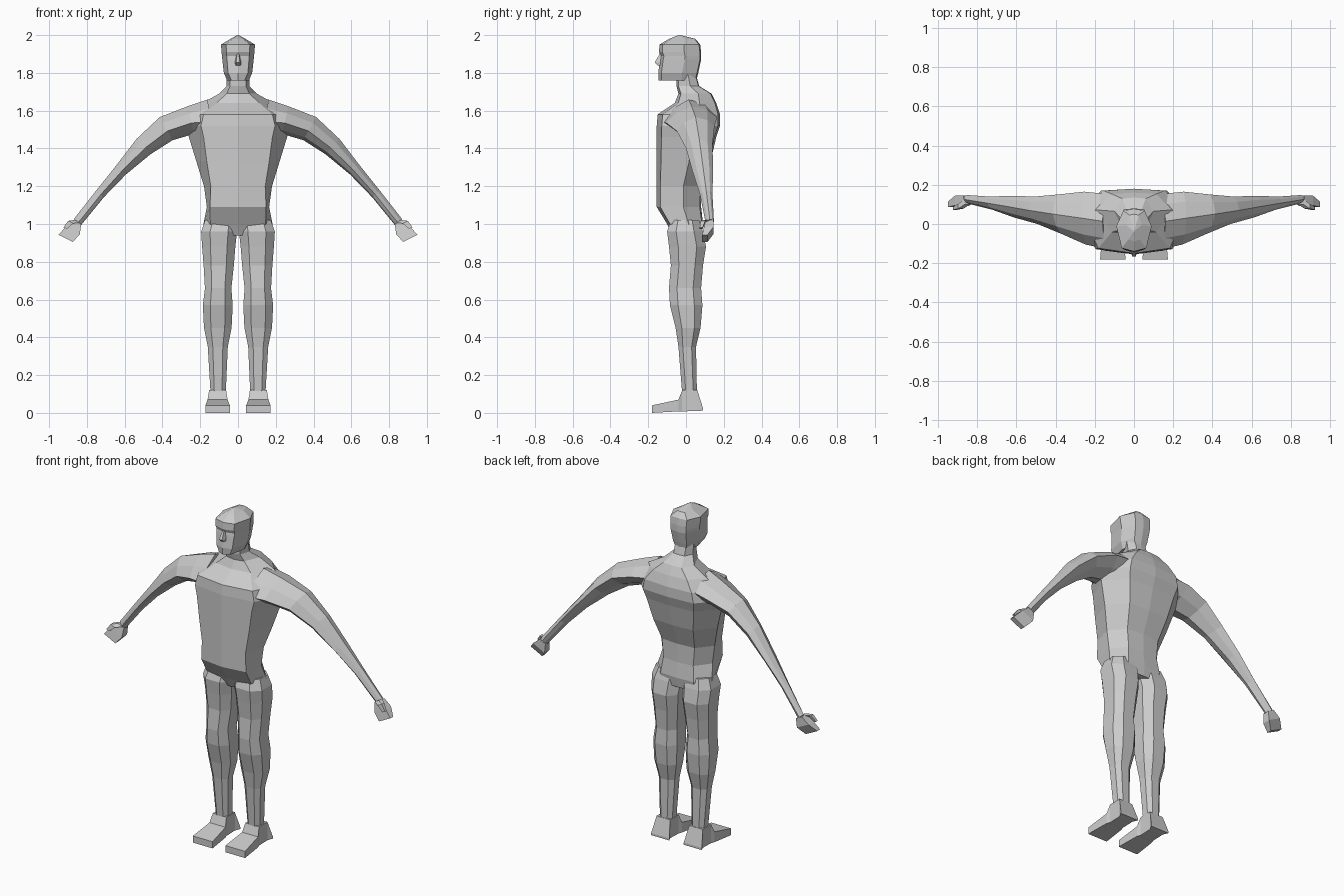
import bpy, bmesh
from mathutils import Vector

cube = bpy.data.objects.get("Cube")
if cube:
    bpy.data.objects.remove(cube, do_unlink=True)

grey = bpy.data.materials.new("plain grey")
grey.use_nodes = True
tone = (0.6, 0.6, 0.6, 1)
grey.diffuse_color = tone
grey.node_tree.nodes["Principled BSDF"].inputs["Base Color"].default_value = tone


def loft(name, rings, mirrored=False):
    """Bridge equal-length rings of points, cap both ends, shade flat."""
    bm = bmesh.new()
    loops = [[bm.verts.new(point) for point in ring] for ring in rings]
    count = len(loops[0])
    for lower, upper in zip(loops, loops[1:]):
        for i in range(count):
            j = (i + 1) % count
            bm.faces.new((lower[i], lower[j], upper[j], upper[i]))
    bm.faces.new(loops[0])
    bm.faces.new(loops[-1])
    bmesh.ops.recalc_face_normals(bm, faces=bm.faces[:])
    mesh = bpy.data.meshes.new(name)
    bm.to_mesh(mesh)
    bm.free()
    mesh.materials.append(grey)
    part = bpy.data.objects.new(name, mesh)
    bpy.context.collection.objects.link(part)
    if mirrored:
        part.modifiers.new("Mirror", "MIRROR").use_mirror_merge = False


def body_ring(z, width, front, back, squareness):
    """Eight-sided ring with a middle line at the front and the back."""
    depth = back - front
    half = [(width * squareness, front + depth * 0.08),
            (width, front + depth * 0.6),
            (width * 0.6, back - depth * 0.03)]
    outline = [(0, front)] + half + [(0, back)]
    outline += [(-x, y) for x, y in reversed(half)]
    return [(x, y, z) for x, y in outline]


def limb_ring(z, middle, width, front, back):
    """Rectangle with its four corners cut off."""
    centre = Vector((middle, (front + back) / 2, z))
    depth = (back - front) / 2
    cut = 0.5
    corners = [(-cut, -1), (cut, -1), (1, -cut), (1, cut),
               (cut, 1), (-cut, 1), (-1, cut), (-1, -cut)]
    return [centre + Vector((a * width, b * depth, 0)) for a, b in corners]


def arm_rings(stations):
    """Rounded diamonds set square to the arm's path in the front plane."""
    centres = [Vector((x, 0.16 * x - 0.01, z)) for x, z, _, _ in stations]
    last = len(centres) - 1
    rings = []
    for i, (centre, station) in enumerate(zip(centres, stations)):
        along = centres[min(i + 1, last)] - centres[max(i - 1, 0)]
        up = Vector((-along.z, 0, along.x)).normalized() * station[2]
        rear = Vector((0, station[3], 0)) + up * 0.2
        corners = [up, -rear, -up, rear]
        ring = []
        for j, corner in enumerate(corners):
            following = corners[(j + 1) % len(corners)]
            ring += [centre + corner, centre + (corner + following) * 0.62]
        rings.append(ring)
    return rings


def hand_ring(x, y, z, width, thickness):
    """Thin four-sided ring lying across the hand."""
    centre = Vector((x, y, z))
    across = Vector((0.9, 0, 0.45)) * width
    through = Vector((0, thickness, 0))
    return [centre + across - through, centre - across - through,
            centre - across + through, centre + across + through]


def foot_ring(y, bottom, top, width):
    """Upright rectangle across the foot."""
    middle = 0.108
    return [(middle - width, y, bottom), (middle + width, y, bottom),
            (middle + width, y, top), (middle - width, y, top)]


# Torso, from the crotch to the neck: z, half width, front, back, squareness
torso = [
    (0.94, 0.17, -0.07, 0.08, 0.5),
    (1, 0.183, -0.1, 0.09, 0.8),
    (1.09, 0.165, -0.155, 0.08, 0.9),
    (1.2, 0.18, -0.155, 0.08, 0.8),
    (1.33, 0.22, -0.155, 0.13, 0.75),
    (1.46, 0.26, -0.155, 0.16, 0.7),
    (1.52, 0.28, -0.155, 0.18, 0.7),
    (1.58, 0.26, -0.15, 0.18, 0.7),
    (1.64, 0.19, -0.06, 0.16, 0.6),
    (1.69, 0.1, -0.04, 0.135, 0.6),
    (1.73, 0.06, -0.05, 0.07, 0.7),
    (1.8, 0.06, -0.05, 0.05, 0.7),
]
loft("torso", [body_ring(*row) for row in torso])

# Head, from the jaw to the crown
head = [
    (1.76, 0.058, -0.145, 0.055, 0.6),
    (1.8, 0.075, -0.147, 0.065, 0.7),
    (1.87, 0.083, -0.138, 0.08, 0.7),
    (1.89, 0.085, -0.134, 0.08, 0.7),
    (1.91, 0.087, -0.143, 0.08, 0.7),
    (1.95, 0.09, -0.14, 0.075, 0.7),
    (1.98, 0.04, -0.09, 0.05, 0.7),
    (2, 0.004, -0.04, -0.03, 0.7),
]
loft("head", [body_ring(*row) for row in head])

# Nose wedge: z, half width, tip
nose = [(1.84, 0.02, -0.15), (1.855, 0.02, -0.166), (1.9, 0.01, -0.14)]
loft("nose", [[(-w, -0.12, z), (w, -0.12, z), (w / 2, y, z), (-w / 2, y, z)]
              for z, w, y in nose])

# Legs: z, middle, half width, front, back
legs = [
    (1.02, 0.09, 0.085, -0.08, 0.07),
    (0.96, 0.1, 0.095, -0.1, 0.09),
    (0.88, 0.102, 0.088, -0.09, 0.106),
    (0.78, 0.102, 0.08, -0.08, 0.09),
    (0.66, 0.105, 0.07, -0.09, 0.08),
    (0.57, 0.107, 0.079, -0.085, 0.087),
    (0.45, 0.107, 0.073, -0.055, 0.077),
    (0.35, 0.107, 0.053, -0.04, 0.053),
    (0.1, 0.105, 0.04, -0.02, 0.058),
]
loft("legs", [limb_ring(*row) for row in legs], mirrored=True)

# Feet, from heel to toes: y, bottom, top, half width
feet = [
    (0.09, 0.012, 0.025, 0.06),
    (0.06, 0.01, 0.12, 0.045),
    (-0.02, 0.008, 0.12, 0.045),
    (-0.04, 0.008, 0.07, 0.053),
    (-0.18, 0, 0.04, 0.065),
]
loft("feet", [foot_ring(*row) for row in feet], mirrored=True)

# Arms, from inside the chest to the wrist: x, z, half height, half depth
arms = [
    (0.15, 1.56, 0.1, 0.14),
    (0.25, 1.55, 0.075, 0.135),
    (0.38, 1.505, 0.07, 0.1),
    (0.5, 1.41, 0.055, 0.07),
    (0.62, 1.285, 0.035, 0.055),
    (0.73, 1.16, 0.027, 0.033),
    (0.85, 1.01, 0.025, 0.022),
]
loft("arms", arm_rings(arms), mirrored=True)

# Mitten hands and thumbs: centre, half width, half thickness
hands = [
    (0.85, 0.125, 1.01, 0.022, 0.02),
    (0.875, 0.12, 0.965, 0.042, 0.025),
    (0.912, 0.1, 0.924, 0.042, 0.014),
]
loft("hands", [hand_ring(*row) for row in hands], mirrored=True)
thumbs = [
    (0.85, 0.115, 1.015, 0.015, 0.015),
    (0.885, 0.09, 1.01, 0.015, 0.012),
    (0.915, 0.08, 0.978, 0.01, 0.008),
]
loft("thumbs", [hand_ring(*row) for row in thumbs], mirrored=True)
